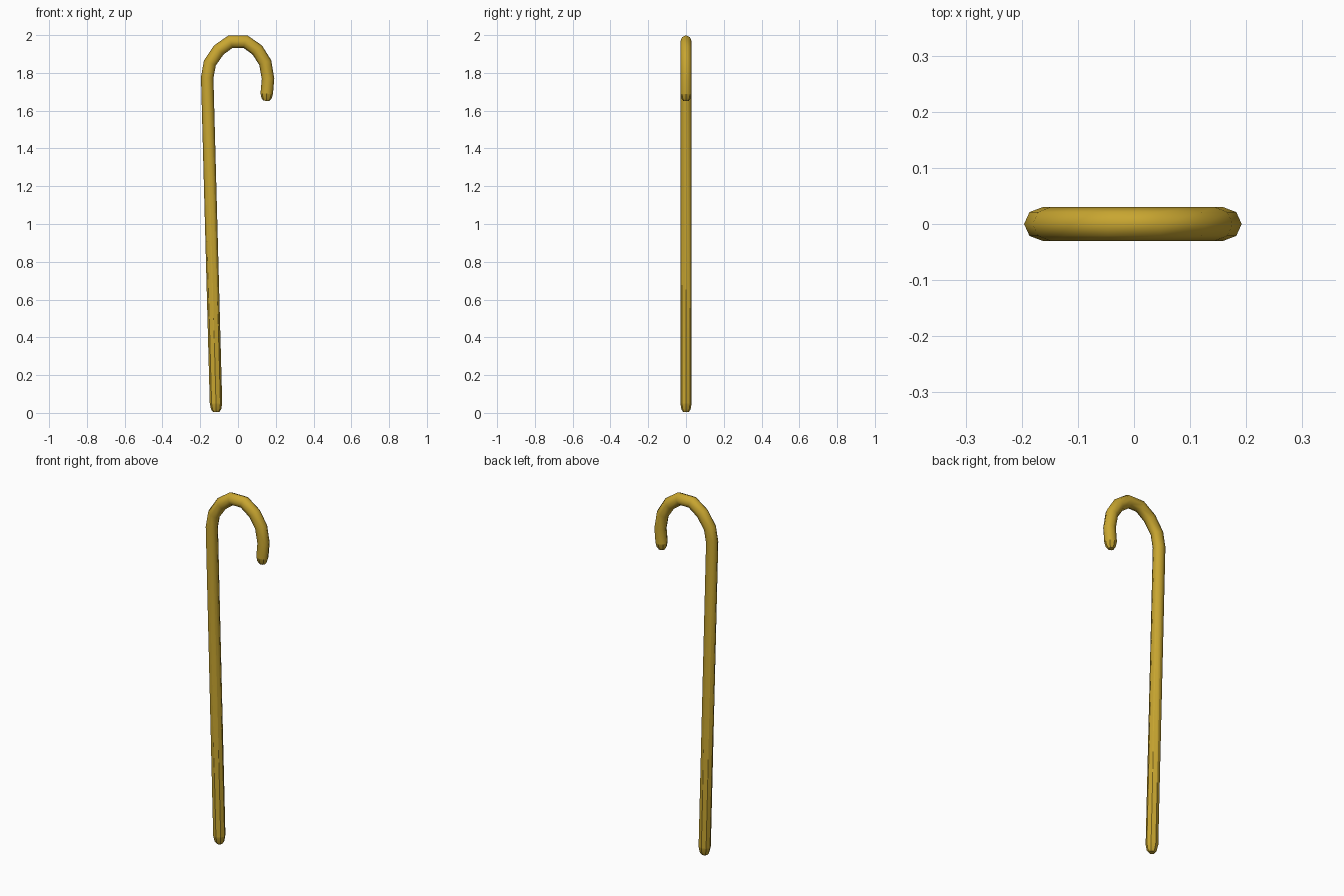
import bpy, bmesh, math
from mathutils import Vector

if "Cube" in bpy.data.objects:
    bpy.data.objects.remove(bpy.data.objects["Cube"])

SIDES = 8
RX, RY = 0.033, 0.03

# Centre line of the cane in the xz plane: x, z, thickness factor
path = [(-0.115, 0.005, 0.5), (-0.1155, 0.018, 0.8), (-0.1165, 0.05, 1),
        (-0.163, 1.775, 1), (-0.149, 1.852, 1.03), (-0.102, 1.921, 1.05),
        (-0.039, 1.966, 1.05), (0.039, 1.966, 1.05), (0.102, 1.921, 1.05),
        (0.144, 1.855, 1.03), (0.159, 1.77, 1), (0.152, 1.69, 1),
        (0.151, 1.665, 0.8), (0.150, 1.652, 0.5)]
pts = [Vector((x, 0, z)) for x, z, _ in path]

bm = bmesh.new()
rings = []
for i, p in enumerate(pts):
    # Ring square to the path, octagon corners on the bend plane
    d = (pts[min(i + 1, len(pts) - 1)] - p).normalized() + (p - pts[max(i - 1, 0)]).normalized()
    d.normalize()
    n = Vector((-d.z, 0, d.x))
    s = path[i][2]
    ry = RY * min(s, 1)
    ring = []
    for k in range(SIDES):
        a = math.tau * k / SIDES
        ring.append(bm.verts.new(p + n * (RX * s * math.cos(a)) + Vector((0, ry * math.sin(a), 0))))
    rings.append(ring)

for a, b in zip(rings, rings[1:]):
    for k in range(SIDES):
        bm.faces.new((a[k], a[(k + 1) % SIDES], b[(k + 1) % SIDES], b[k]))
bm.faces.new(rings[0])
bm.faces.new(rings[-1])
bmesh.ops.recalc_face_normals(bm, faces=bm.faces)

# Smooth hook, crisp facets on the straight shaft and tips
for f in bm.faces:
    f.smooth = True
for i in (0, 1, 2, 11, 12):
    for u, v in zip(rings[i], rings[i + 1]):
        bm.edges.get((u, v)).smooth = False
for i in (0, 2, 11, 13):
    for k in range(SIDES):
        bm.edges.get((rings[i][k], rings[i][(k + 1) % SIDES])).smooth = False

mesh = bpy.data.meshes.new("walking_cane")
bm.to_mesh(mesh)
bm.free()
cane = bpy.data.objects.new("walking_cane", mesh)
bpy.context.collection.objects.link(cane)

mat = bpy.data.materials.new("golden_wood")
mat.diffuse_color = (0.58, 0.38, 0.03, 1)
mat.use_nodes = True
mat.node_tree.nodes["Principled BSDF"].inputs["Base Color"].default_value = mat.diffuse_color
mesh.materials.append(mat)
